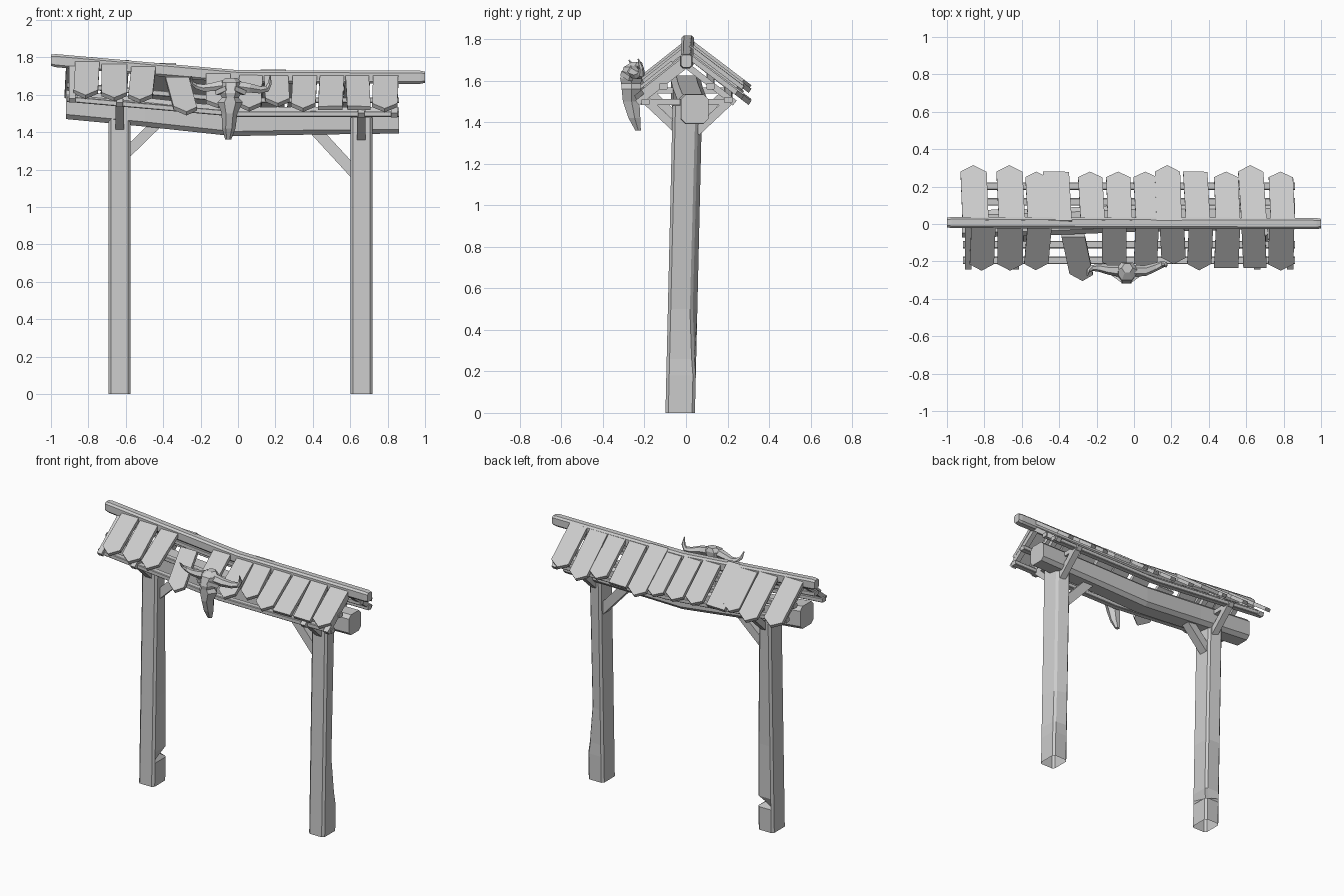
import bpy, bmesh, math
from mathutils import Vector as V

if "Cube" in bpy.data.objects:
    bpy.data.objects.remove(bpy.data.objects["Cube"])


def loft(name, rings, cap_start=True, cap_end=True):
    """Skin a list of equally sized rings into one flat-shaded object."""
    bm = bmesh.new()
    vs = [[bm.verts.new(p) for p in r] for r in rings]
    n = len(rings[0])
    for a, b in zip(vs, vs[1:]):
        for i in range(n):
            j = (i + 1) % n
            bm.faces.new((a[i], a[j], b[j], b[i]))
    if cap_start:
        bm.faces.new(vs[0][::-1])
    if cap_end:
        bm.faces.new(vs[-1])
    bmesh.ops.recalc_face_normals(bm, faces=bm.faces)
    me = bpy.data.meshes.new(name)
    bm.to_mesh(me)
    bm.free()
    ob = bpy.data.objects.new(name, me)
    bpy.context.collection.objects.link(ob)
    return ob


def chamfered(w, h, c):
    """Rectangle w x h with cut corners, as 2D points."""
    a, b = w / 2, h / 2
    return [(a, b - c), (a - c, b), (c - a, b), (-a, b - c),
            (-a, c - b), (c - a, -b), (a - c, -b), (a, c - b)]


def strut(name, a, b, w, d, side):
    """Square timber from a to b; w is measured along the side vector."""
    a, b, s = V(a), V(b), V(side)
    t = (b - a).normalized()
    s = (s - t * s.dot(t)).normalized()
    u = t.cross(s)
    corners = [s * i * w / 2 + u * j * d / 2 for i, j in ((1, 1), (-1, 1), (-1, -1), (1, -1))]
    return loft(name, [[p + c for c in corners] for p in (a, b)])


def x_beam(name, stations, w, h, c):
    """Timber along x through (x, y, z, scale) stations."""
    return loft(name, [[(x, y + p * s, z + q * s) for p, q in chamfered(w, h, c)]
                       for x, y, z, s in stations])


def ridge_z(x):
    return 1.697 - 0.088 * min(x, 0)


# Posts: leaning, chamfered, with a chipped back corner
def post(name, x, top, levels):
    rings = []
    for z, chip in levels + [(top, 0.018)]:
        k = z / 1.5
        ring = [V((x + p, q - 0.028 + 0.035 * k, z)) for p, q in chamfered(0.118, 0.142, 0.014)]
        for i in (0, 1):
            ring[i] -= V((chip, chip, 0))
        rings.append(ring)
    loft(name, rings, cap_start=False)


post("left_post", -0.633, 1.53, [(0, 0), (0.16, 0), (0.185, 0.035), (0.235, 0.0), (0.6, 0.004)])
post("right_post", 0.660, 1.48, [(0, 0), (0.18, 0), (0.26, 0.008), (0.5, 0.022)])

# Sagging lintel and ridge pole
x_beam("lintel_beam", [(-0.92, 0.0, 1.548, 1), (-0.5, 0.01, 1.508, 1.0), (-0.03, 0.03, 1.457, 1.0),
                       (0.4, 0.035, 1.462, 0.96), (0.86, 0.042, 1.463, 0.9)], 0.145, 0.155, 0.025)
x_beam("ridge_pole", [(-1.0, 0.008, 1.785, 0.85), (-0.975, 0.008, 1.783, 1), (0, 0.005, 1.697, 1),
                      (0.975, 0.002, 1.694, 1), (1.0, 0.002, 1.694, 0.85)], 0.06, 0.07, 0.012)


# Purlins under the shingle planks
for sgn, y, nm in ((-1, 0.11, "front"), (1, 0.118, "back")):
    for off, drop, tag in ((0, 0.125, "upper"), (0.085, 0.2, "lower")):
        if tag == "lower" and nm == "back":
            drop -= 0.01
        pts = [(x, sgn * (y + off), ridge_z(x) - drop, 1) for x in (-0.915, 0, 0.86)]
        x_beam(f"{nm}_{tag}_purlin", pts, 0.04, 0.03, 0.004)

# Rafter pairs, cross ties and braces at each post
for nm, x, px in (("left", -0.885, -0.633), ("right", 0.835, 0.660)):
    z, mid = ridge_z(x), ridge_z(px)
    for sgn, side in ((-1, "front"), (1, "back")):
        for tag, rx in (("end", x), ("post", px)):
            rz = ridge_z(rx)
            strut(f"{nm}_{side}_{tag}_rafter", (rx, sgn * 0.01, rz - 0.03),
                  (rx, sgn * 0.235, rz - 0.205), 0.035, 0.03, (1, 0, 0))
        strut(f"{nm}_{side}_eave_brace", (px, sgn * 0.04 + 0.01, mid - 0.345),
              (px, sgn * 0.205 + 0.01, mid - 0.19), 0.045, 0.04, (1, 0, 0))
    strut(f"{nm}_cross_tie", (px, -0.22, mid - 0.2), (px, 0.22, mid - 0.2), 0.04, 0.03, (1, 0, 0))
strut("left_lintel_brace", (-0.60, 0.01, 1.285), (-0.41, 0.02, 1.47), 0.06, 0.055, (0, 1, 0))
strut("right_lintel_brace", (0.63, 0.01, 1.175), (0.40, 0.025, 1.425), 0.06, 0.06, (0, 1, 0))


# Roof planks: pointed or square tips; skew shifts the low end sideways
def plank(name, sgn, x, reach, point, width=0.13, skew=0.0, start=0.02, lift=0.0):
    slope = 0.76 if sgn > 0 else 0.79
    top = (0.03 if sgn > 0 else 0.012) + lift
    h = width / 2
    outline = [(-h, start), (h, start), (h, reach - point), (0, reach), (-h, reach - point)]
    rings = []
    for t in (0, -0.024):
        ring = []
        for u, y in outline:
            k = (y - start) / (reach - start)
            tilt = -u * skew * 0.9
            yy = y - tilt if k > 0.1 else y
            ring.append((x + u + skew * (k - 0.5), sgn * (yy + t * 0.55),
                         ridge_z(x) + top - slope * (yy - 0.02) + t * 0.85))
        rings.append(ring)
    loft(name, rings)


front = [(-0.81, .25, .035, .13, -.01), (-0.662, .25, .035, .135, .0), (-0.515, .247, .035, .13, -.02),
         (-0.30, .305, .035, .125, .05), (-0.105, .235, .03, .13, 0), (0.065, .245, .035, .125, -.01),
         (0.208, .215, .035, .13, .01), (0.353, .248, .035, .13, -.01), (0.498, .235, 0, .13, -.01),
         (0.642, .235, 0, .125, .01), (0.787, .25, .035, .135, -.005)]
back = [(-0.853, .315, .035, .14, -.012), (-0.66, .315, .035, .14, -.015), (-0.515, .28, .03, .12, -.015),
        (-0.41, .28, 0, .14, -.015), (-0.228, .28, .03, .13, -.015), (-0.08, .28, .03, .13, -.01),
        (0.068, .28, .03, .13, -.015), (0.183, .315, .035, .135, -.01), (0.335, .28, 0, .13, -.015),
        (0.497, .28, .03, .13, -.01), (0.632, .315, .035, .135, -.02), (0.79, .28, .03, .13, -.012)]
for i, (x, r, p, w, k) in enumerate(front):
    plank(f"front_plank_{i + 1}", -1, x, r, p, w, k, start=0.07 if i == 3 else 0.02)
for i, (x, r, p, w, k) in enumerate(back):
    plank(f"back_plank_{i + 1}", 1, x, r, p, w, k, lift=0.008 if i in (3, 7) else 0)

# Animal skull: crown, brow, pinched eyes, cheeks, long muzzle
skull = []
for z, half, y, depth in ((1.69, 0.03, -0.235, 0.025), (1.665, 0.062, -0.25, 0.05),
                          (1.61, 0.058, -0.262, 0.055), (1.585, 0.045, -0.262, 0.05),
                          (1.56, 0.068, -0.262, 0.048), (1.50, 0.042, -0.262, 0.042),
                          (1.42, 0.036, -0.247, 0.03), (1.36, 0.016, -0.23, 0.014)):
    cx = -0.036 - 0.05 * (1.69 - z)
    skull.append([(cx + half * a, y + depth * b, z) for a, b in
                  ((1, 0), (0.5, 0.9), (-0.5, 0.9), (-1, 0), (-0.45, -1), (0.45, -1))])
loft("skull", skull)

# Brow ridges over the eye sockets
for nm, s in (("left", -1), ("right", 1)):
    strut(f"skull_{nm}_brow", (-0.04 + s * 0.02, -0.305, 1.635), (-0.04 + s * 0.075, -0.265, 1.61),
          0.025, 0.022, (0, 0, 1))


# Horns: tapered six-sided tubes along a bent path
def horn(name, path):
    rings = []
    for i, (x, y, z, r) in enumerate(path):
        a, b = V(path[max(i - 1, 0)][:3]), V(path[min(i + 1, len(path) - 1)][:3])
        t = (b - a).normalized()
        s = V((0, 1, 0))
        s = (s - t * s.dot(t)).normalized()
        u = t.cross(s)
        rings.append([V((x, y, z)) + r * (s * math.cos(k * math.pi / 3) + u * math.sin(k * math.pi / 3))
                      for k in range(6)])
    loft(name, rings)


horn("right_horn", [(0.0, -0.25, 1.645, .032), (0.06, -0.25, 1.637, .028), (0.115, -0.23, 1.627, .022),
                    (0.155, -0.215, 1.632, .018), (0.17, -0.215, 1.66, .012), (0.172, -0.23, 1.705, .003)])
horn("left_horn", [(-0.08, -0.25, 1.65, .032), (-0.135, -0.245, 1.642, .026), (-0.185, -0.235, 1.637, .021),
                   (-0.225, -0.235, 1.648, .016), (-0.245, -0.25, 1.665, .011), (-0.25, -0.275, 1.70, .003)])
